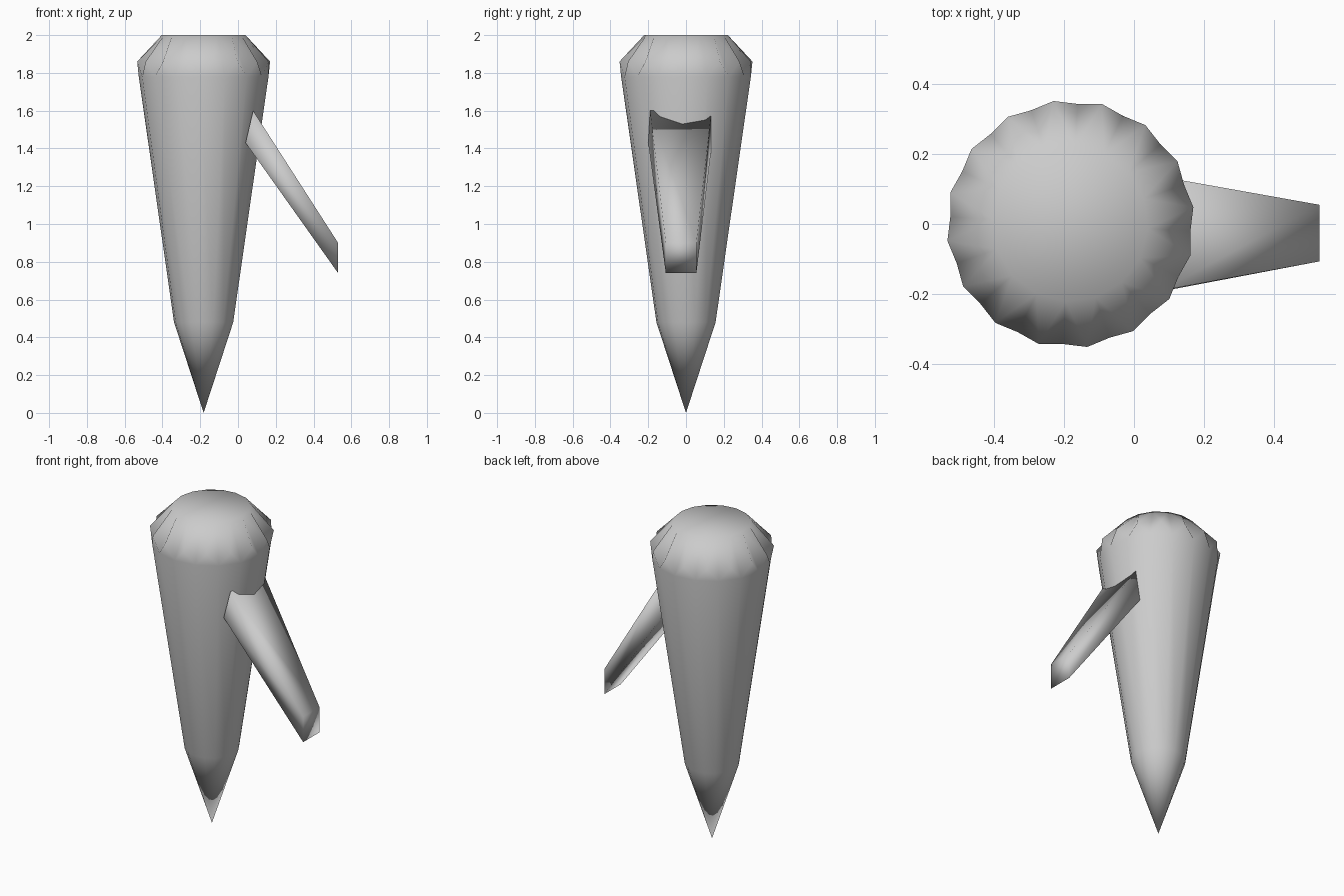
import bpy, bmesh
from math import cos, sin, pi, radians

cube = bpy.data.objects.get("Cube")
if cube:
    bpy.data.objects.remove(cube)

SIDES = 16
CENTRE_X = -0.182

grey = bpy.data.materials.new("plain grey")
GREY = (0.6, 0.6, 0.6, 1)
grey.use_nodes = True
grey.diffuse_color = GREY
grey.node_tree.nodes["Principled BSDF"].inputs["Base Color"].default_value = GREY


def finish(bm, name):
    """Turn a bmesh into a fully smooth grey object."""
    bmesh.ops.recalc_face_normals(bm, faces=bm.faces)
    for face in bm.faces:
        face.smooth = True
    mesh = bpy.data.meshes.new(name)
    bm.to_mesh(mesh)
    bm.free()
    mesh.materials.append(grey)
    obj = bpy.data.objects.new(name, mesh)
    bpy.context.collection.objects.link(obj)
    return obj


def ring(bm, radius, z, turn):
    step = 2 * pi / SIDES
    return [bm.verts.new((CENTRE_X + radius * cos(turn + i * step),
                          radius * sin(turn + i * step), z)) for i in range(SIDES)]


# Pointed stake: flat head, knuckled shoulder, tapered shaft and tip
bm = bmesh.new()
corner_turn = radians(7.8)
valley_turn = corner_turn - pi / SIDES
head = ring(bm, 0.222, 2.0, valley_turn)
knuckles = ring(bm, 0.355, 1.86, corner_turn)
valleys = ring(bm, 0.344, 1.78, valley_turn)
foot = ring(bm, 0.157, 0.48, valley_turn)
tip = bm.verts.new((CENTRE_X, 0, 0))
bm.faces.new(head)
for i in range(SIDES):
    j = (i + 1) % SIDES
    bm.faces.new((head[i], knuckles[i], head[j]))
    bm.faces.new((head[i], valleys[i], knuckles[i]))
    bm.faces.new((head[j], knuckles[i], valleys[j]))
    bm.faces.new((knuckles[i], valleys[i], valleys[j]))
    bm.faces.new((valleys[i], foot[i], foot[j], valleys[j]))
    bm.faces.new((foot[i], tip, foot[j]))
finish(bm, "stake")

# Slanted side peg: tapered bar, its upper end sunk in the stake
bm = bmesh.new()
inner = [bm.verts.new(p) for p in ((0.08, -0.19, 1.6), (0.08, 0.135, 1.6),
                                   (0.04, 0.138, 1.43), (0.04, -0.2, 1.43))]
outer = [bm.verts.new(p) for p in ((0.53, -0.107, 0.9), (0.53, 0.055, 0.9),
                                   (0.53, 0.055, 0.74), (0.53, -0.107, 0.74))]
bm.faces.new(inner)
bm.faces.new(outer)
for i in range(4):
    j = (i + 1) % 4
    bm.faces.new((inner[i], inner[j], outer[j], outer[i]))
finish(bm, "side_peg")
